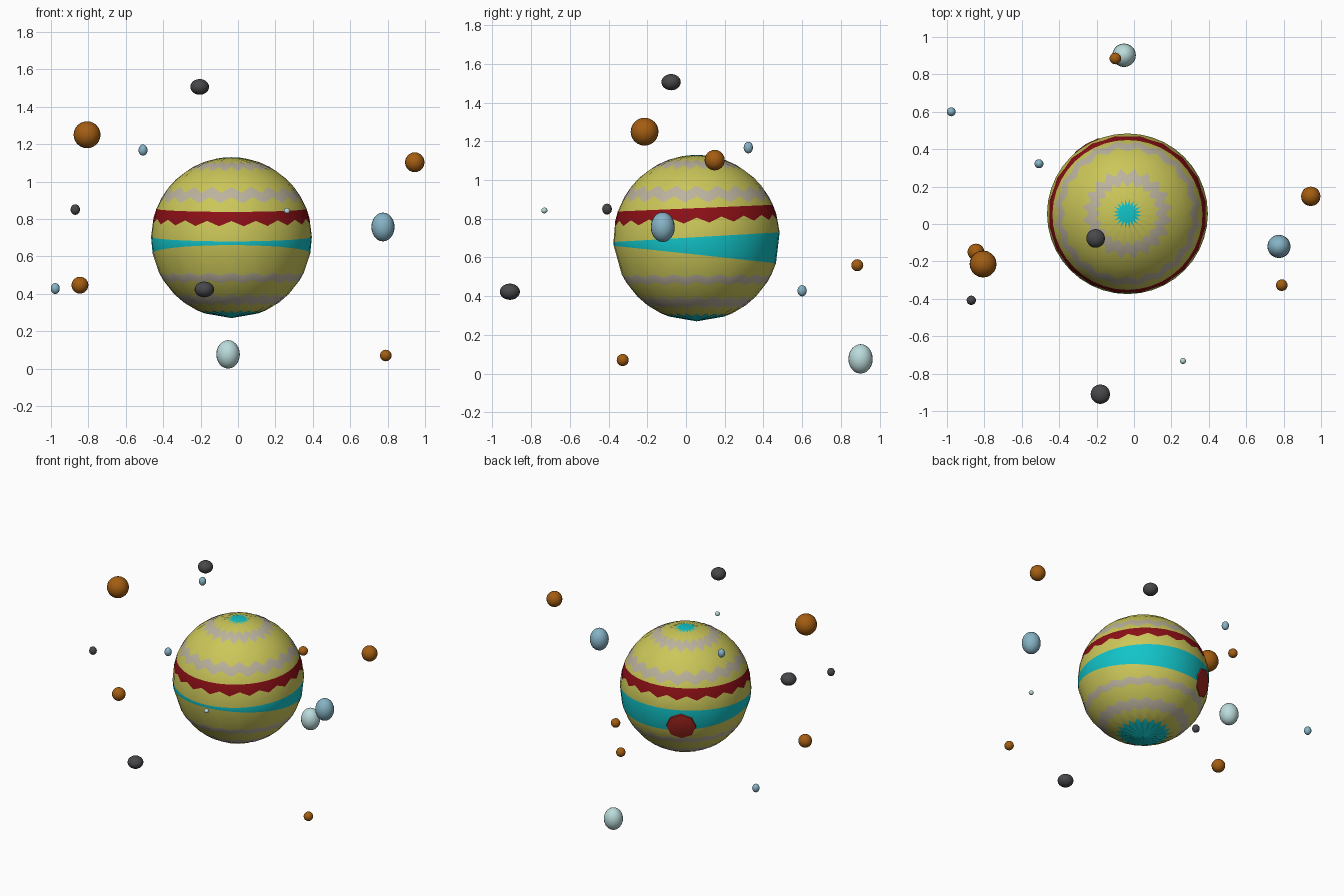
import bpy, bmesh, math
from mathutils import Vector

if "Cube" in bpy.data.objects:
    bpy.data.objects.remove(bpy.data.objects["Cube"])

def material(name, rgb):
    m = bpy.data.materials.new(name)
    m.diffuse_color = (*rgb, 1)
    m.use_nodes = True
    m.node_tree.nodes["Principled BSDF"].inputs["Base Color"].default_value = m.diffuse_color
    return m

MATS = {n: material(n, c) for n, c in {
    "yellow": (0.60, 0.57, 0.10), "beige": (0.50, 0.45, 0.34),
    "red": (0.26, 0.005, 0.008), "cyan": (0.006, 0.55, 0.58),
    "spot_red": (0.38, 0.02, 0.015), "brown": (0.37, 0.11, 0.006),
    "dark": (0.065, 0.065, 0.07), "blue": (0.24, 0.45, 0.56),
    "pale": (0.50, 0.71, 0.71)}.items()}

CENTRE = Vector((-0.035, 0.055, 0.70))
R = 0.43

def make_object(name, bm, location, mats):
    bmesh.ops.recalc_face_normals(bm, faces=bm.faces)
    me = bpy.data.meshes.new(name)
    bm.to_mesh(me)
    bm.free()
    ob = bpy.data.objects.new(name, me)
    ob.location = location
    for m in mats:
        me.materials.append(MATS[m])
    bpy.context.collection.objects.link(ob)
    bpy.context.view_layer.objects.active = ob
    for o in bpy.context.selected_objects:
        o.select_set(False)
    ob.select_set(True)
    bpy.ops.object.shade_smooth_by_angle(angle=math.radians(30))
    return ob

# Planet: rings of (height, zigzag size, tilt to the back, colour below the ring)
RINGS = [
    (0.4250, 0.0025, 0, "yellow"), (0.399, 0.006, 0, "beige"),
    (0.366, 0.012, 0, "yellow"), (0.312, 0, 0, "yellow"),
    (0.255, 0.016, 0, "beige"), (0.200, 0.016, 0, "yellow"),
    (0.155, 0, 0.04, "red"), (0.092, 0.014, 0.04, "yellow"),
    (0.005, 0, 0.058, "cyan"), (-0.085, 0, -0.105, "yellow"),
    (-0.195, 0.008, 0, "beige"), (-0.235, 0.008, 0, "yellow"),
    (-0.310, 0.008, 0, "beige"), (-0.355, 0.008, 0, "yellow"),
    (-0.397, 0.008, 0, "cyan")]
PLANET_MATS = ["yellow", "beige", "red", "cyan"]
N = 40

bm = bmesh.new()
rows = []
for z0, amp, tilt, _ in RINGS:
    row = []
    for i in range(N):
        a = 2 * math.pi * i / N
        z = z0 + amp * (-1) ** i + tilt * R * math.sin(a)
        r = math.sqrt(R * R - z * z)
        row.append(bm.verts.new((r * math.cos(a), r * math.sin(a), z)))
    rows.append(row)
top, bottom = bm.verts.new((0, 0, R)), bm.verts.new((0, 0, -R))
cyan = PLANET_MATS.index("cyan")
for i in range(N):
    j = (i + 1) % N
    for pole, row in ((top, rows[0]), (bottom, rows[-1])):
        bm.faces.new((pole, row[i], row[j])).material_index = cyan
    for k in range(len(rows) - 1):
        f = bm.faces.new((rows[k][i], rows[k + 1][i], rows[k + 1][j], rows[k][j]))
        f.material_index = PLANET_MATS.index(RINGS[k][3])
make_object("planet", bm, CENTRE, PLANET_MATS)

# Storm spot: shallow eight-sided cap lying on the back left of the planet
bm = bmesh.new()
axis = Vector((-0.215, 0.358, -0.10)).normalized()
side = axis.cross(Vector((0, 0, 1))).normalized()
up = side.cross(axis)
loops = []
for rad, dist in ((0.10, R - 0.004), (0.095, R + 0.004), (0.05, R + 0.006)):
    loop = []
    for i in range(8):
        a = math.tau * i / 8
        p = axis * math.sqrt(R * R - rad * rad) + (side * math.cos(a) + up * math.sin(a)) * rad
        loop.append(bm.verts.new(p.normalized() * dist))
    loops.append(loop)
for la, lb in zip(loops, loops[1:]):
    for i in range(8):
        j = (i + 1) % 8
        bm.faces.new((la[i], la[j], lb[j], lb[i]))
bm.faces.new(loops[-1])
bm.faces.new(loops[0])
make_object("storm_spot", bm, CENTRE, ["spot_red"])

# Moons: x, y, z, horizontal radius, vertical radius
MOONS = {
    "brown": [(-0.807, -0.214, 1.25, 0.072, 0.072), (-0.845, -0.15, 0.446, 0.045, 0.045),
              (0.79, -0.327, 0.07, 0.031, 0.031), (0.945, 0.148, 1.103, 0.052, 0.053),
              (-0.10, 0.885, 0.56, 0.031, 0.031)],
    "dark": [(-0.205, -0.077, 1.506, 0.050, 0.042), (-0.87, -0.408, 0.85, 0.025, 0.028),
             (-0.18, -0.91, 0.423, 0.052, 0.042)],
    "blue": [(-0.508, 0.322, 1.168, 0.024, 0.030), (-0.977, 0.60, 0.428, 0.024, 0.029),
             (0.775, -0.12, 0.757, 0.062, 0.077)],
    "pale": [(-0.053, 0.902, 0.076, 0.063, 0.076), (0.262, -0.732, 0.843, 0.016, 0.015)]}
for colour, moons in MOONS.items():
    for n, (x, y, z, r, rz) in enumerate(moons, 1):
        bm = bmesh.new()
        bmesh.ops.create_uvsphere(bm, u_segments=20, v_segments=12, radius=1)
        bmesh.ops.scale(bm, vec=(r, r, rz), verts=bm.verts)
        make_object(f"{colour}_moon_{n}", bm, (x, y, z), [colour])
